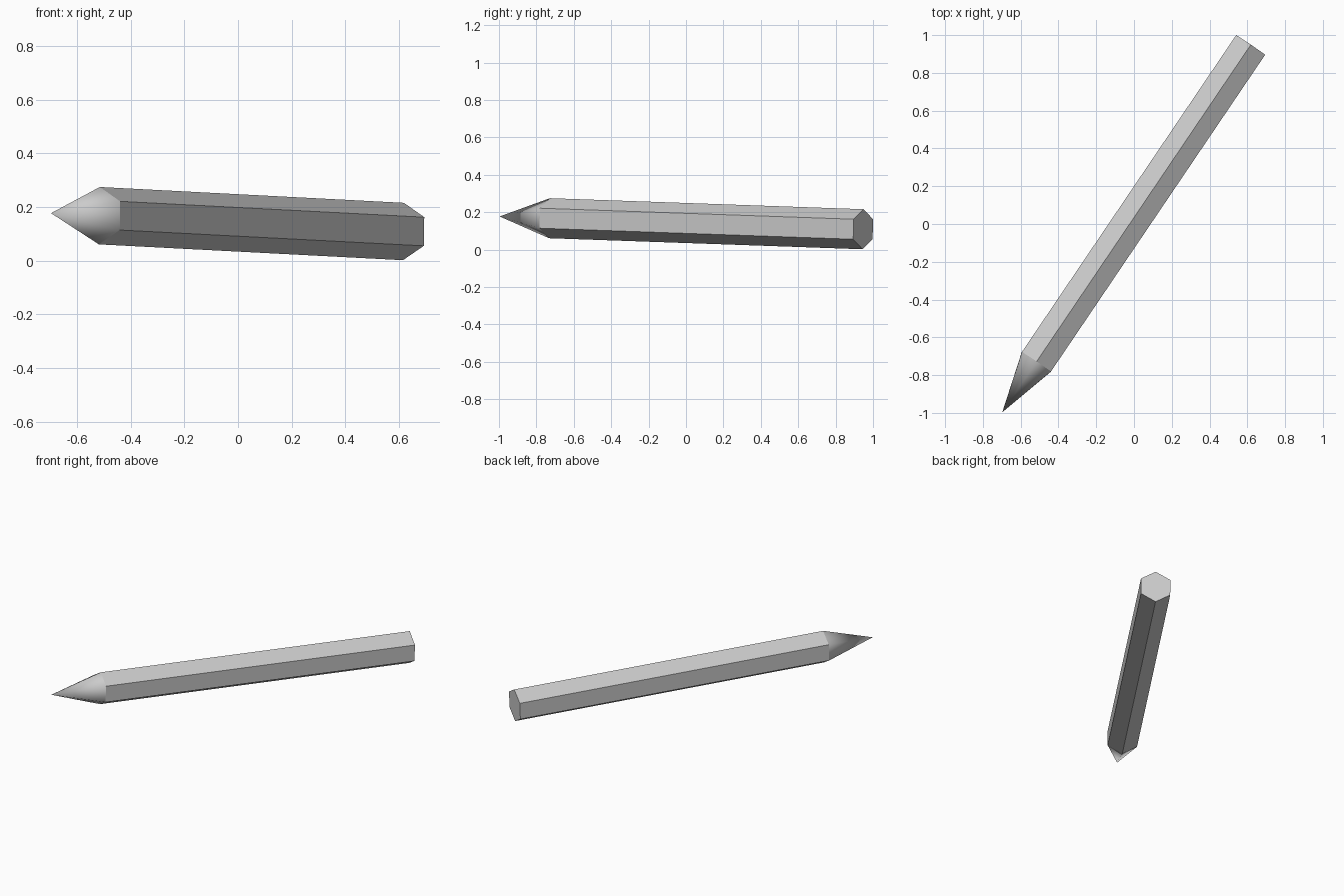
import bpy
import bmesh
from mathutils import Matrix, Vector

cube = bpy.data.objects.get("Cube")
if cube:
    bpy.data.objects.remove(cube, do_unlink=True)

RADIUS = 0.107
SHOULDER = Vector((-0.517, -0.73, 0.168))
BACK = Vector((0.617, 0.947, 0.109))
TIP_LENGTH = 0.322

# One plain grey for the whole pencil
GREY = (0.6, 0.6, 0.6, 1)
grey = bpy.data.materials.new("plain grey")
grey.use_nodes = True
grey.diffuse_color = GREY
grey.node_tree.nodes["Principled BSDF"].inputs["Base Color"].default_value = GREY

# Frame of the pencil: z runs from tip to back, x points up to a ridge
along = (BACK - SHOULDER).normalized()
ridge = (Vector((0, 0, 1)) - along * along.z).normalized()
turn = Matrix((ridge, along.cross(ridge), along)).transposed().to_4x4()


def hex_part(name, start, length, r_start, r_end, smooth, cap_at):
    """Six-sided cone or prism along the pencil, keeping one end cap at most."""
    bm = bmesh.new()
    bmesh.ops.create_circle(bm, segments=6, radius=1, cap_ends=False)
    # Put a corner of the hexagon exactly on the ridge
    corner = bm.verts[:][0].co.copy()
    spin = Matrix.Rotation(-corner.to_2d().angle_signed(Vector((1, 0))) , 4, "Z")
    if abs((spin @ corner).x - 1) > 0.01:
        spin.invert()
    bmesh.ops.transform(bm, matrix=spin, verts=bm.verts[:])
    near = bm.verts[:]
    rim = bmesh.ops.extrude_edge_only(bm, edges=bm.edges[:])["geom"]
    far = [v for v in rim if isinstance(v, bmesh.types.BMVert)]
    for verts, radius, z in ((near, r_start, 0), (far, r_end, length)):
        for v in verts:
            v.co = Vector((v.co.x * radius, v.co.y * radius, z))
    if cap_at == "far":
        bmesh.ops.contextual_create(bm, geom=far)
    bmesh.ops.remove_doubles(bm, verts=bm.verts[:], dist=0.0001)
    bmesh.ops.recalc_face_normals(bm, faces=bm.faces[:])
    # Make sure the sides face outwards
    side = min(bm.faces, key=lambda f: abs(f.normal.z))
    if side.normal.dot(side.calc_center_median() * Vector((1, 1, 0)).length
                       - Vector((0, 0, side.calc_center_median().z)) * Vector((1, 1, 0)).length) < 0:
        bmesh.ops.reverse_faces(bm, faces=bm.faces[:])
    for f in bm.faces:
        f.smooth = smooth
    mesh = bpy.data.meshes.new(name)
    bm.to_mesh(mesh)
    bm.free()
    mesh.materials.append(grey)
    obj = bpy.data.objects.new(name, mesh)
    obj.matrix_world = Matrix.Translation(start) @ turn
    bpy.context.collection.objects.link(obj)
    return obj


# Flat-sided barrel with a closed back end
hex_part("barrel", SHOULDER, (BACK - SHOULDER).length, RADIUS, RADIUS, False, "far")

# Smooth-shaded sharpened point
hex_part("sharpened_tip", SHOULDER - along * TIP_LENGTH, TIP_LENGTH, 0, RADIUS, True, None)
